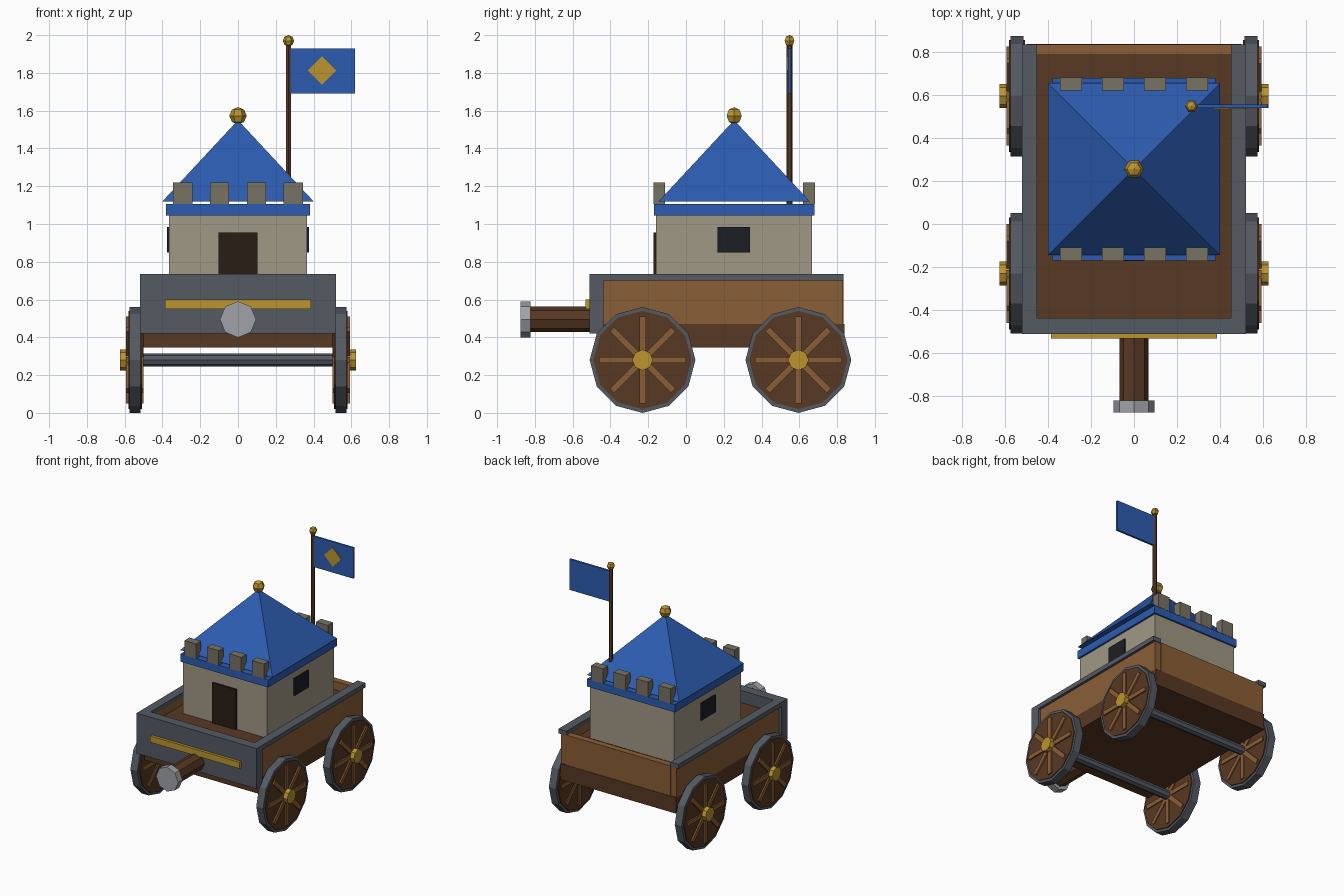
import bpy, bmesh
from math import pi
from mathutils import Matrix, Vector

if "Cube" in bpy.data.objects:
    bpy.data.objects.remove(bpy.data.objects["Cube"])


def paint(name, hex_code):
    mat = bpy.data.materials.new(name)
    rgb = [int(hex_code[i:i + 2], 16) / 255 for i in (0, 2, 4)]
    mat.diffuse_color = [((c + 0.055) / 1.055) ** 2.4 if c > 0.04 else c / 12.92 for c in rgb] + [1]
    mat.use_nodes = True
    mat.node_tree.nodes["Principled BSDF"].inputs["Base Color"].default_value = mat.diffuse_color
    return mat


WOOD = paint("wood", "8A5E36")
DARK_WOOD = paint("dark_wood", "583823")
IRON = paint("iron", "555B64")
STEEL = paint("steel", "A0A2A8")
STONE = paint("stone", "A09885")
DARK_STONE = paint("dark_stone", "787264")
BLUE = paint("blue_cloth", "2C5CB0")
GOLD = paint("gold", "BC952F")
DOOR = paint("door_dark", "2A1D16")
GLASS = paint("window_dark", "1C1F25")


def make(name, bm, mat):
    mesh = bpy.data.meshes.new(name)
    bm.to_mesh(mesh)
    bm.free()
    mesh.materials.append(mat)
    obj = bpy.data.objects.new(name, mesh)
    bpy.context.collection.objects.link(obj)
    return obj


def box(name, x, y, z, mat):
    """Box from (min, max) ranges."""
    lo, hi = Vector((x[0], y[0], z[0])), Vector((x[1], y[1], z[1]))
    bm = bmesh.new()
    bmesh.ops.create_cube(bm, size=1, matrix=Matrix.Translation((lo + hi) / 2) @ Matrix.Diagonal((*(hi - lo), 1)))
    return make(name, bm, mat)


def rod(name, a, b, r, sides, mat, r_end=None, spin=0):
    """Cylinder or cone from point a to point b."""
    a, b = Vector(a), Vector(b)
    turn = (b - a).to_track_quat('Z', 'Y').to_matrix().to_4x4()
    bm = bmesh.new()
    bmesh.ops.create_cone(bm, cap_ends=True, segments=sides, radius1=r, radius2=r if r_end is None else r_end,
                          depth=(b - a).length,
                          matrix=Matrix.Translation((a + b) / 2) @ turn @ Matrix.Rotation(spin, 4, 'Z'))
    return make(name, bm, mat)


def ball(name, center, r):
    bm = bmesh.new()
    bmesh.ops.create_uvsphere(bm, u_segments=6, v_segments=4, radius=r,
                              matrix=Matrix.Translation(center) @ Matrix.Rotation(pi / 6, 4, 'Z'))
    return make(name, bm, GOLD)


# Wheels and axles
WZ = 0.28
for end, wy in (("front", -0.23), ("rear", 0.595)):
    rod(f"{end}_axle", (-0.52, wy, WZ), (0.52, wy, WZ), 0.035, 8, IRON)
    for side, s in (("left", -1), ("right", 1)):
        tag = f"{end}_{side}"
        rod(f"{tag}_tire", (s * 0.515, wy, WZ), (s * 0.575, wy, WZ), 0.28, 12, IRON)
        rod(f"{tag}_wheel_disc", (s * 0.507, wy, WZ), (s * 0.581, wy, WZ), 0.26, 12, DARK_WOOD)
        rod(f"{tag}_hub", (s * 0.56, wy, WZ), (s * 0.625, wy, WZ), 0.055, 8, GOLD)
        for k in range(4):
            spoke = box(f"{tag}_spoke_{k}", (-0.046, 0.046), (-0.017, 0.017), (-0.23, 0.23), WOOD)
            spoke.matrix_world = Matrix.Translation((s * 0.546, wy, WZ)) @ Matrix.Rotation(k * pi / 4, 4, 'X')

# Wagon bed, walls and iron rails
box("wagon_bed", (-0.5, 0.5), (-0.44, 0.838), (0.345, 0.47), DARK_WOOD)
box("wagon_floor", (-0.46, 0.46), (-0.45, 0.80), (0.46, 0.64), DARK_WOOD)
for side, s in (("left", -1), ("right", 1)):
    box(f"{side}_wall", sorted((s * 0.45, s * 0.5)), (-0.44, 0.83), (0.47, 0.70), WOOD)
    box(f"{side}_rail", sorted((s * 0.45, s * 0.52)), (-0.46, 0.835), (0.70, 0.735), IRON)
box("rear_board", (-0.45, 0.45), (0.785, 0.835), (0.47, 0.705), WOOD)
box("front_plate", (-0.52, 0.52), (-0.512, -0.437), (0.42, 0.735), IRON)
box("front_trim", (-0.387, 0.387), (-0.533, -0.51), (0.55, 0.60), GOLD)

# Battering ram
rod("ram_shaft", (0, -0.45, 0.495), (0, -0.83, 0.495), 0.068, 8, DARK_WOOD)
rod("ram_head", (0, -0.822, 0.495), (0, -0.877, 0.495), 0.096, 8, STEEL)

# Tower with door and windows
TY = 0.255
box("tower", (-0.365, 0.365), (TY - 0.415, TY + 0.412), (0.63, 1.05), STONE)
box("door", (-0.103, 0.103), (-0.172, -0.15), (0.64, 0.955), DOOR)
for side, s in (("left", -1), ("right", 1)):
    box(f"{side}_window", sorted((s * 0.35, s * 0.375)), (0.167, 0.34), (0.85, 0.985), GLASS)

# Battlements
box("tower_band", (-0.38, 0.38), (TY - 0.425, TY + 0.425), (1.045, 1.105), BLUE)
for end, y in (("front", (-0.172, -0.11)), ("rear", (0.62, 0.682))):
    for k in range(4):
        x = (k - 1.5) * 0.195
        box(f"{end}_merlon_{k}", (x - 0.051, x + 0.051), y, (1.105, 1.22), DARK_STONE)

# Pyramid roof with finial
rod("roof", (0, TY, 1.12), (0, TY, 1.55), 0.4 * 2 ** 0.5, 4, BLUE, r_end=0, spin=pi / 4)
ball("roof_finial", (0, TY, 1.573), 0.046)

# Flag
PX, PY = 0.267, 0.548
rod("flag_pole", (PX, PY, 1.10), (PX, PY, 1.96), 0.015, 6, DARK_WOOD)
ball("pole_knob", (PX, PY, 1.97), 0.03)
box("flag", (PX, 0.62), (PY - 0.008, PY + 0.008), (1.69, 1.93), BLUE)
rod("flag_diamond", (0.445, PY, 1.813), (0.445, PY - 0.013, 1.813), 0.075, 4, GOLD)
